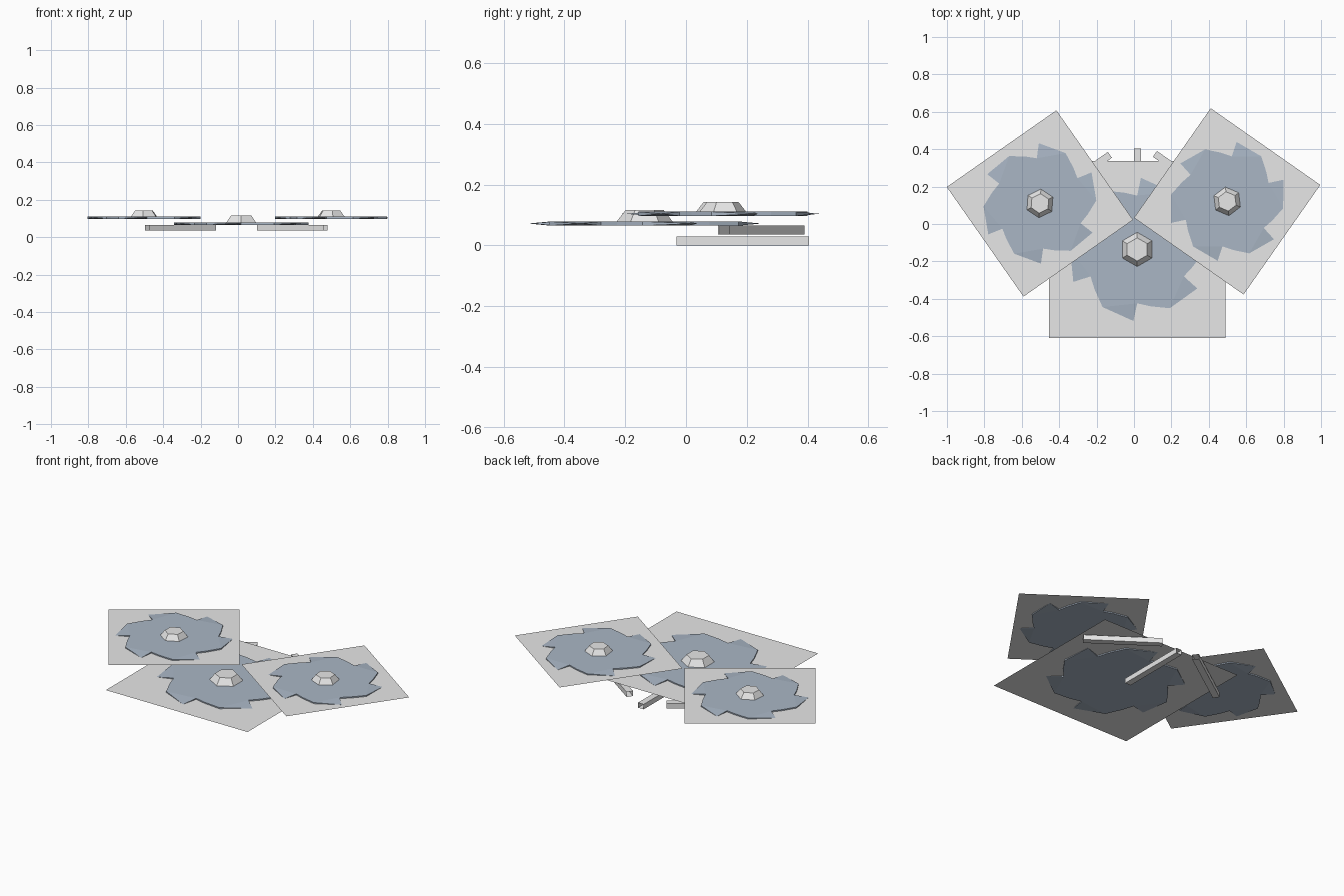
import bpy, bmesh, math
from mathutils import Matrix

if "Cube" in bpy.data.objects:
    bpy.data.objects.remove(bpy.data.objects["Cube"])


def material(name, rgb):
    m = bpy.data.materials.new(name)
    m.diffuse_color = (*rgb, 1)
    m.use_nodes = True
    m.node_tree.nodes["Principled BSDF"].inputs["Base Color"].default_value = m.diffuse_color
    return m


GREY = material("light_grey", (0.8, 0.8, 0.8))
STEEL = material("blue_steel", (0.40, 0.47, 0.56))


def finish(name, bm, mat, loc, angle=0):
    """Turn a bmesh into a placed, flat-shaded object."""
    me = bpy.data.meshes.new(name)
    bm.transform(Matrix.Translation(loc) @ Matrix.Rotation(math.radians(angle), 4, 'Z'))
    bm.to_mesh(me)
    bm.free()
    me.materials.append(mat)
    ob = bpy.data.objects.new(name, me)
    bpy.context.collection.objects.link(ob)
    return ob


def square_sheet(name, side, loc, angle):
    bm = bmesh.new()
    bmesh.ops.create_grid(bm, x_segments=1, y_segments=1, size=side / 2)
    finish(name, bm, GREY, loc, angle)


def saw_blade(name, scale, loc, phase, half=0.007):
    """Six hooked teeth; each spike thins to a point at mid thickness."""
    bm = bmesh.new()
    profile = [(28, 0.302), (44, 0.262), (57, 0.242)]

    def vert(deg, r, z):
        a = math.radians(deg)
        return bm.verts.new((r * scale * math.cos(a), r * scale * math.sin(a), z))

    spikes = [vert(-60 * i, 0.322, 0) for i in range(6)]
    rings = [[vert(-60 * i - d, r, z) for i in range(6) for d, r in profile]
             for z in (half, -half)]
    top, low = rings
    for ring in rings:
        bm.faces.new(ring)
        for i in range(6):                     # tapered spike faces
            bm.faces.new((ring[3 * i - 1], spikes[i], ring[3 * i]))
    for i in range(6):                         # rim walls
        for k in (3 * i, 3 * i + 1):
            bm.faces.new((top[k], top[k + 1], low[k + 1], low[k]))
        for k in (3 * i - 1, 3 * i):
            bm.faces.new((top[k], spikes[i], low[k]))
    bmesh.ops.recalc_face_normals(bm, faces=bm.faces)
    finish(name, bm, STEEL, loc, phase)


def hub(name, r1, r2, h, loc, angle):
    bm = bmesh.new()
    bmesh.ops.create_cone(bm, cap_ends=True, segments=6, radius1=r1, radius2=r2, depth=h)
    bmesh.ops.translate(bm, verts=bm.verts, vec=(0, 0, h / 2))
    finish(name, bm, GREY, loc, angle)


def bar(name, loc, angle, length=0.435, width=0.038, height=0.03):
    """Square bar with open ends."""
    bm = bmesh.new()
    bmesh.ops.create_cube(bm, size=1)
    bmesh.ops.scale(bm, verts=bm.verts, vec=(length, width, height))
    bm.normal_update()
    ends = [f for f in bm.faces if abs(f.normal.x) > 0.9]
    bmesh.ops.delete(bm, geom=ends, context='FACES_ONLY')
    finish(name, bm, GREY, loc, angle)


# name, x, y, z, sheet side, sheet angle, blade scale, tooth phase, hub turn
units = [
    ("left", -0.503, 0.11, 0.104, 0.715, 35, 1.0, 31, -4),
    ("right", 0.498, 0.121, 0.104, 0.715, -35, 1.0, 21, 7),
    ("front", 0.017, -0.136, 0.072, 0.945, 0, 1.19, 27, 0),
]
for n, x, y, z, side, turn, s, phase, hub_turn in units:
    square_sheet(n + "_sheet", side, (x, y, z), turn)
    saw_blade(n + "_saw_blade", s, (x, y, z), phase)
    hub(n + "_hub", 0.077 * s, 0.052 * s, 0.032 * s, (x, y, z + 0.007), hub_turn)

# Support bars under the blades
bar("left_bar", (-0.307, 0.245, 0.051), 35)
bar("right_bar", (0.29, 0.25, 0.051), -35)
bar("front_bar", (0.018, 0.187, 0.015), 90)
